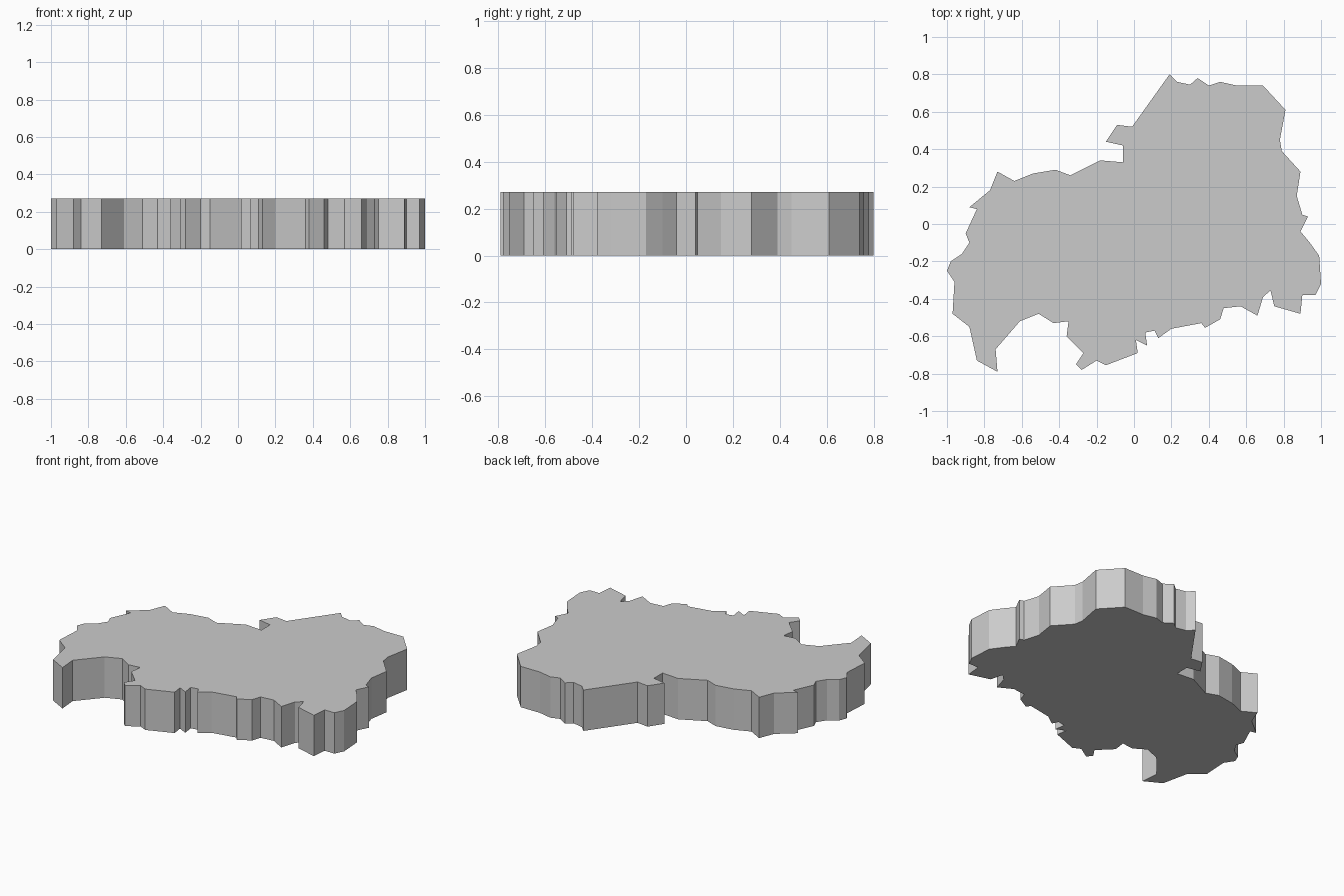
import bpy
import bmesh

HEIGHT = 0.27

# Ragged outline of the slab, clockwise from the west tip
OUTLINE = [
    (-1, -.25), (-.98, -.20), (-.92, -.16), (-.88, -.10), (-.90, -.05), (-.84, .08),
    (-.88, .09), (-.77, .18), (-.73, .28), (-.64, .23), (-.54, .27), (-.42, .29),
    (-.34, .26), (-.18, .34), (-.06, .33), (-.06, .42), (-.15, .44), (-.09, .53),
    (-.01, .52), (.19, .80), (.23, .76), (.30, .745), (.34, .78), (.40, .74), (.46, .76),
    (.55, .74), (.69, .74), (.81, .61), (.78, .45), (.79, .39), (.89, .28),
    (.87, .15), (.90, .05), (.93, .04), (.89, -.04), (.94, -.10), (.99, -.17),
    (1, -.32), (.97, -.38), (.90, -.38), (.89, -.48), (.75, -.44), (.73, -.355),
    (.69, -.39), (.66, -.49), (.57, -.44), (.48, -.45), (.46, -.51), (.38, -.555),
    (.36, -.53), (.20, -.56), (.13, -.61), (.11, -.57), (.06, -.58), (.07, -.65),
    (.01, -.62), (.02, -.69), (-.15, -.755), (-.20, -.73), (-.28, -.78), (-.31, -.75),
    (-.27, -.69), (-.36, -.60), (-.35, -.52), (-.43, -.53), (-.51, -.48), (-.61, -.52),
    (-.74, -.67), (-.73, -.79), (-.84, -.73), (-.88, -.55), (-.97, -.48), (-.96, -.31),
]

# Slab: fill the outline and extrude it straight up
bm = bmesh.new()
base = bm.faces.new([bm.verts.new((x, y, 0)) for x, y in OUTLINE])
result = bmesh.ops.extrude_face_region(bm, geom=[base], use_keep_orig=True)
top_verts = [g for g in result["geom"] if isinstance(g, bmesh.types.BMVert)]
bmesh.ops.translate(bm, verts=top_verts, vec=(0, 0, HEIGHT))

# Triangulate the concave caps so they fill cleanly
caps = [f for f in bm.faces if len(f.verts) > 4]
bmesh.ops.triangulate(bm, faces=caps)
bmesh.ops.recalc_face_normals(bm, faces=bm.faces)

mesh = bpy.data.meshes.new("region_slab")
bm.to_mesh(mesh)
bm.free()
slab = bpy.data.objects.new("region_slab", mesh)
bpy.context.collection.objects.link(slab)
